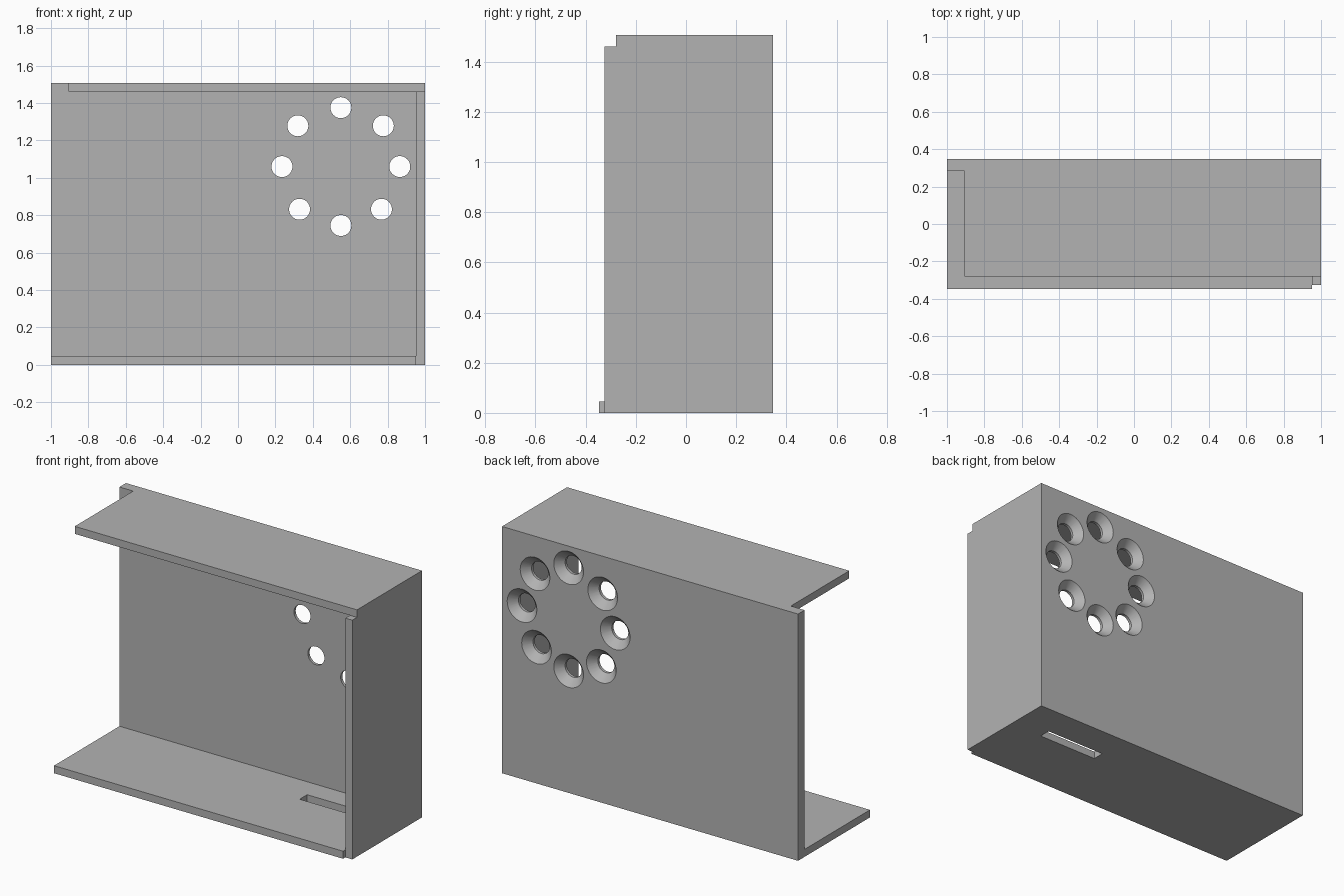
import bpy, bmesh, math
from mathutils import Matrix, Vector

cube = bpy.data.objects.get("Cube")
if cube:
    bpy.data.objects.remove(cube, do_unlink=True)

grey = bpy.data.materials.new("plain grey")
grey.use_nodes = True
colour = (0.45, 0.45, 0.45, 1)
grey.diffuse_color = colour
grey.node_tree.nodes["Principled BSDF"].inputs["Base Color"].default_value = colour


def add_object(name, bm):
    mesh = bpy.data.meshes.new(name)
    bmesh.ops.recalc_face_normals(bm, faces=bm.faces)
    bm.to_mesh(mesh)
    bm.free()
    mesh.materials.append(grey)
    obj = bpy.data.objects.new(name, mesh)
    bpy.context.collection.objects.link(obj)
    return obj


def box(name, x, y, z):
    """Box from its (low, high) range on each axis."""
    bm = bmesh.new()
    bmesh.ops.create_cube(bm, size=1)
    ranges = (x, y, z)
    for v in bm.verts:
        v.co = Vector([lo + (c + 0.5) * (hi - lo) for c, (lo, hi) in zip(v.co, ranges)])
    return add_object(name, bm)


def drills(name, centres, front, back, r_front, r_back):
    """Round cutters along y at each (x, z) centre."""
    bm = bmesh.new()
    turn = Matrix.Rotation(math.radians(-90), 4, "X")
    for x, z in centres:
        place = Matrix.Translation((x, (front + back) / 2, z)) @ turn
        bmesh.ops.create_cone(bm, cap_ends=True, segments=40, radius1=r_front,
                              radius2=r_back, depth=back - front, matrix=place)
    return add_object(name, bm)


def cut(obj, cutter):
    cutter.hide_render = True
    mod = obj.modifiers.new("cut", "BOOLEAN")
    mod.operation = "DIFFERENCE"
    mod.solver = "EXACT"
    mod.object = cutter
    bpy.context.view_layer.update()
    graph = bpy.context.evaluated_depsgraph_get()
    mesh = bpy.data.meshes.new_from_object(obj.evaluated_get(graph))
    obj.modifiers.clear()
    obj.data = mesh
    bpy.data.objects.remove(cutter, do_unlink=True)


LEFT, BACK, INNER, TOP = 0.953, 0.347, 0.284, 1.507
SHEET = 0.046

# Panels
back_panel = box("back_panel", (-1, 1), (INNER, BACK), (0, TOP))
box("top_panel", (-0.907, 1), (-0.28, INNER), (TOP - SHEET, TOP))
box("side_panel", (LEFT, 1), (-0.325, INNER), (0, TOP - SHEET))
bottom_panel = box("bottom_panel", (-1, LEFT), (-BACK, INNER), (0, SHEET))

# Ring of countersunk holes in the back
ring = [(0.55, 1.375), (0.777, 1.278), (0.865, 1.06), (0.767, 0.832),
        (0.55, 0.745), (0.329, 0.832), (0.235, 1.06), (0.32, 1.278)]
cut(back_panel, drills("hole_cutter", ring, INNER - 0.1, BACK + 0.1, 0.056, 0.056))
cut(back_panel, drills("countersink_cutter", ring, BACK - 0.055, BACK + 0.01, 0.047, 0.11))

# Slot through the bottom
cut(bottom_panel, box("slot_cutter", (0.365, 0.775), (0.073, 0.145), (-0.1, 0.1)))

# Smooth hole walls, sharp rims
for obj in bpy.context.selected_objects:
    obj.select_set(False)
back_panel.select_set(True)
bpy.context.view_layer.objects.active = back_panel
bpy.ops.object.shade_smooth_by_angle(angle=math.radians(25))
